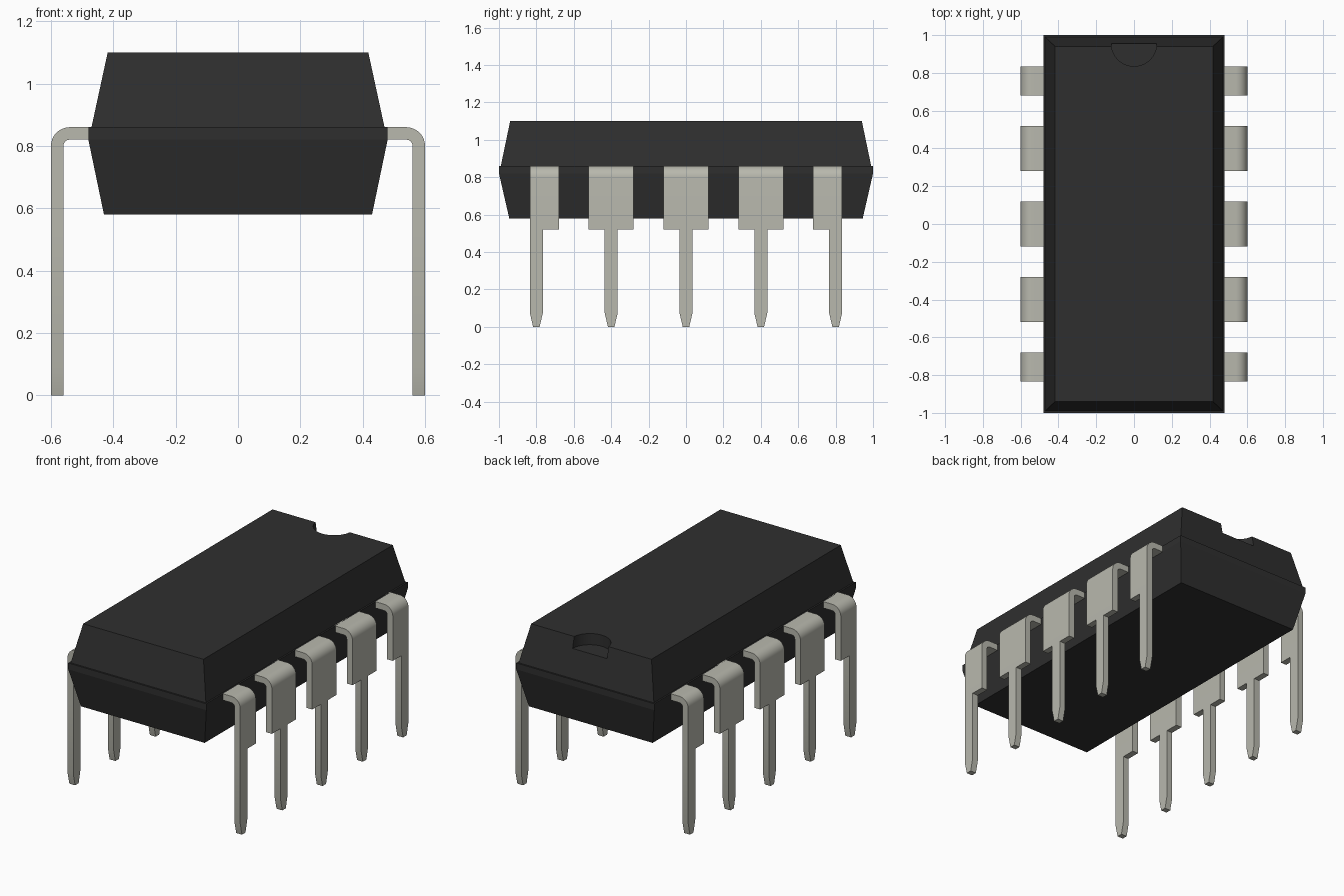
import bpy, bmesh
from math import sin, cos, pi

cube = bpy.data.objects.get("Cube")
if cube:
    bpy.data.objects.remove(cube, do_unlink=True)


def material(name, rgb, metallic=0.0):
    mat = bpy.data.materials.new(name)
    mat.use_nodes = True
    mat.diffuse_color = (*rgb, 1)
    bsdf = mat.node_tree.nodes["Principled BSDF"]
    bsdf.inputs["Base Color"].default_value = (*rgb, 1)
    return mat


BLACK = material("black plastic", (0.028, 0.028, 0.028))
TIN = material("tinned metal", (0.48, 0.48, 0.42))


def make_object(name, bm, mat):
    bmesh.ops.recalc_face_normals(bm, faces=bm.faces)
    mesh = bpy.data.meshes.new(name)
    bm.to_mesh(mesh)
    bm.free()
    mesh.materials.append(mat)
    obj = bpy.data.objects.new(name, mesh)
    bpy.context.collection.objects.link(obj)
    return obj


def loft(bm, rings, cap_start=True):
    """Join four-cornered rings into a closed bar."""
    loops = [[bm.verts.new(p) for p in ring] for ring in rings]
    for a, b in zip(loops, loops[1:]):
        for i in range(4):
            j = (i + 1) % 4
            bm.faces.new((a[i], a[j], b[j], b[i]))
    if cap_start:
        bm.faces.new(loops[0])
    bm.faces.new(loops[-1])


# Moulded body: tapered halves around a proud parting band
def rectangle(hx, hy, z):
    return [(-hx, -hy, z), (hx, -hy, z), (hx, hy, z), (-hx, hy, z)]


bm = bmesh.new()
loft(bm, [rectangle(*level) for level in (
    (0.43, 0.945, 0.58), (0.48, 1.0, 0.82), (0.48, 1.0, 0.86),
    (0.47, 0.99, 0.86), (0.418, 0.94, 1.10))])
body = make_object("body", bm, BLACK)

# Round orientation notch at the back end
bm = bmesh.new()
bmesh.ops.create_cone(bm, cap_ends=True, segments=48,
                      radius1=0.12, radius2=0.12, depth=0.2)
bmesh.ops.translate(bm, verts=bm.verts, vec=(0, 0.955, 1.13))
for face in bm.faces:
    face.smooth = len(face.verts) == 4
cutter = make_object("notch_cutter", bm, BLACK)
cutter.hide_render = True
cutter.hide_set(True)
cutter.display_type = 'WIRE'
notch = body.modifiers.new("notch", 'BOOLEAN')
notch.operation = 'DIFFERENCE'
notch.solver = 'EXACT'
notch.object = cutter

# Bent leads: wide shoulder, narrow pin and tapered tip
OUT, THICK, TOP, STEP = 0.60, 0.04, 0.86, 0.52
BEND, TAPER, PIN = 0.06, 0.075, 0.035


def lead(name, side, y, low, high):
    bm = bmesh.new()

    def ring(outer, inner, y0, y1):
        (xo, zo), (xi, zi) = outer, inner
        return [(side * xo, y0, zo), (side * xo, y1, zo),
                (side * xi, y1, zi), (side * xi, y0, zi)]

    path = [((0.46, TOP), (0.46, TOP - THICK))]
    for i in range(9):
        a = pi / 2 * (1 - i / 8)
        path.append(tuple((OUT - BEND + r * cos(a), TOP - BEND + r * sin(a))
                          for r in (BEND, BEND - THICK)))
    path.append(((OUT, STEP), (OUT - THICK, STEP)))
    loft(bm, [ring(o, i, y - low, y + high) for o, i in path])
    loft(bm, [ring((OUT, z), (OUT - THICK, z), y - w, y + w)
              for z, w in ((STEP, PIN), (TAPER, PIN), (0, PIN / 2))],
         cap_start=False)
    obj = make_object(name, bm, TIN)
    bpy.ops.object.select_all(action='DESELECT')
    obj.select_set(True)
    bpy.context.view_layer.objects.active = obj
    bpy.ops.object.shade_smooth_by_angle(angle=pi / 6)


WIDE = 0.12
for side, label in ((1, "left"), (-1, "right")):
    for n in range(5):
        # End leads have their outward shoulder trimmed flush with the pin
        low = PIN if n == 0 else WIDE
        high = PIN if n == 4 else WIDE
        lead(f"{label}_lead_{n + 1}", side, -0.8 + 0.4 * n, low, high)
